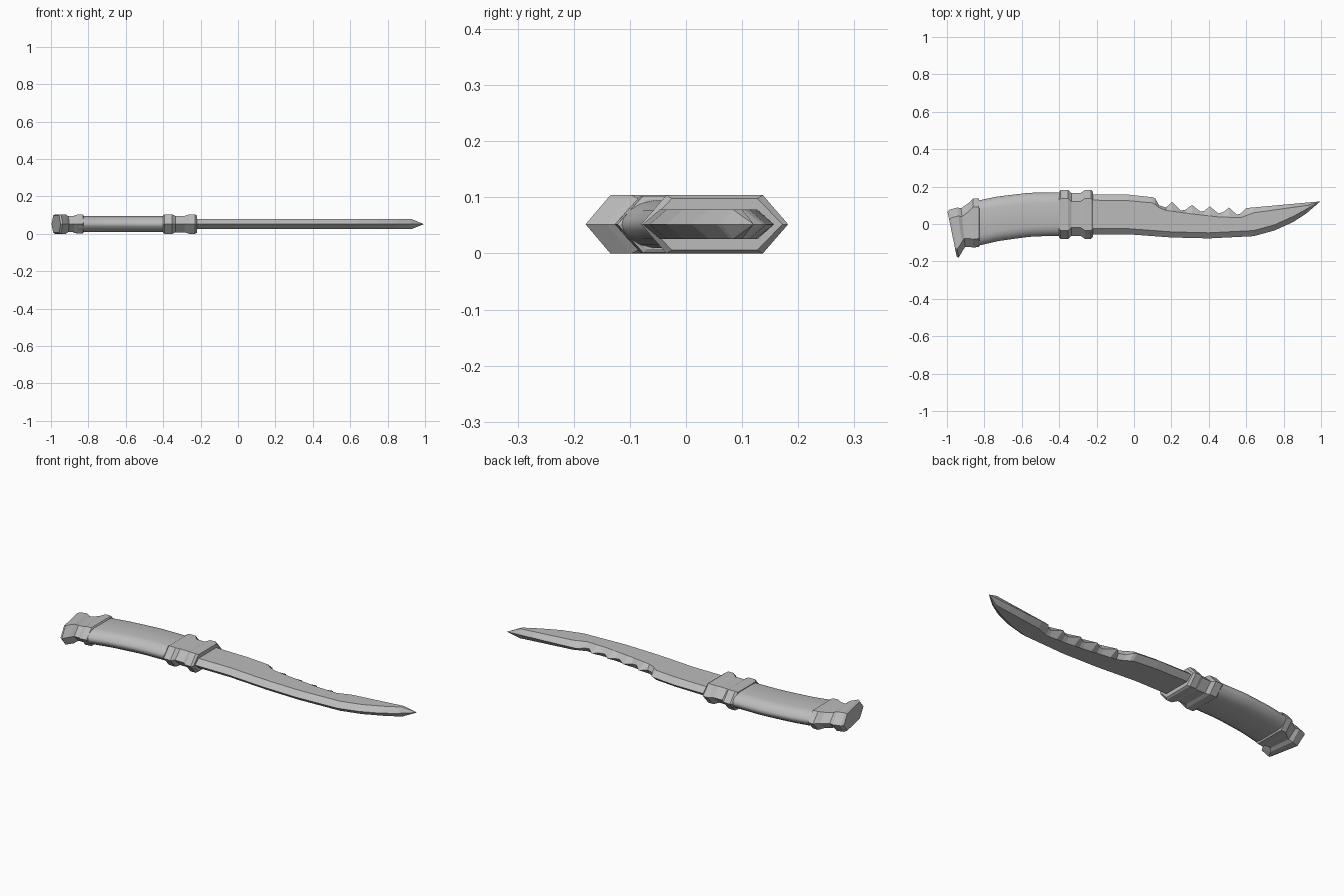
import bpy
import bmesh
import math
from mathutils import Vector

cube = bpy.data.objects.get("Cube")
if cube:
    bpy.data.objects.remove(cube, do_unlink=True)

MID = 0.052  # height of the central plane

steel = bpy.data.materials.new("plain grey")
steel.use_nodes = True
grey = (0.5, 0.5, 0.5, 1)
steel.diffuse_color = grey
steel.node_tree.nodes["Principled BSDF"].inputs["Base Color"].default_value = grey


def interp(points, x):
    """Linear lookup on a list of (x, value) points."""
    for (xa, va), (xb, vb) in zip(points, points[1:]):
        if x <= xb:
            return va + (vb - va) * (x - xa) / (xb - xa)
    return points[-1][1]


def half_section(top, bottom, bevel_top, bevel_bottom, half, rounded):
    """Upper half outline of a section, running from the back edge to the front edge."""
    top, bottom = Vector(top), Vector(bottom)
    along = (bottom - top).normalized()
    # (fraction of the bevel, fraction of the half thickness)
    steps = [(0, 0), (1, 1)]
    if rounded:
        steps = [(0, 0), (0.07, 0.25), (0.3, 0.6), (0.65, 0.87), (1.1, 1)]
    back = [(top + along * bevel_top * u, half * v) for u, v in steps]
    front = [(bottom - along * bevel_bottom * u, half * v) for u, v in steps]
    return back + front[::-1]


def loft(name, stations, rounded=False):
    """Skin a closed solid through mirrored sections."""
    bm = bmesh.new()
    rings = []
    for station in stations:
        upper = half_section(*station, rounded)
        lower = [(p, -h) for p, h in upper[-2:0:-1]]
        rings.append([bm.verts.new((p.x, p.y, MID + h)) for p, h in upper + lower])
    n = len(rings[0])
    for a, b in zip(rings, rings[1:]):
        for i in range(n):
            j = (i + 1) % n
            bm.faces.new((a[i], a[j], b[j], b[i]))
    bm.faces.new(rings[0])
    bm.faces.new(rings[-1][::-1])
    bmesh.ops.remove_doubles(bm, verts=bm.verts, dist=0.0005)
    bmesh.ops.recalc_face_normals(bm, faces=bm.faces)
    mesh = bpy.data.meshes.new(name)
    bm.to_mesh(mesh)
    bm.free()
    mesh.materials.append(steel)
    obj = bpy.data.objects.new(name, mesh)
    bpy.context.collection.objects.link(obj)
    if rounded:
        bpy.ops.object.select_all(action="DESELECT")
        obj.select_set(True)
        bpy.context.view_layer.objects.active = obj
        bpy.ops.object.shade_smooth_by_angle(angle=math.radians(50))
    return obj


# Blade: straight spine, scalloped notches, then a clipped point
spine = [(-0.25, 0.157), (-0.03, 0.157), (0.1, 0.143), (0.113, 0.137),
         (0.134, 0.1), (0.17, 0.088), (0.203, 0.118), (0.25, 0.072),
         (0.275, 0.076), (0.31, 0.102), (0.355, 0.066), (0.375, 0.07),
         (0.406, 0.094), (0.45, 0.057), (0.475, 0.062), (0.508, 0.088),
         (0.55, 0.05), (0.57, 0.056), (0.6, 0.085), (0.93, 0.115), (0.995, 0.121)]
edge = [(-0.25, -0.055), (-0.03, -0.055), (0.2, -0.072), (0.4, -0.077),
        (0.64, -0.065), (0.75, -0.035), (0.85, 0.01), (0.92, 0.055), (0.995, 0.12)]
inner_spine = [(-0.25, 0.128), (0, 0.124), (0.1, 0.113), (0.15, 0.076),
               (0.3, 0.055), (0.45, 0.038), (0.57, 0.034), (0.64, 0.06),
               (0.93, 0.1), (0.995, 0.12)]
thickness = [(-0.25, 0.026), (0.93, 0.026), (0.995, 0)]
xs = sorted({x for x, _ in spine + edge})
blade = []
for x in xs:
    y_top, y_low = interp(spine, x), interp(edge, x)
    width = y_top - y_low
    blade.append(((x, y_top), (x, y_low),
                  min(y_top - interp(inner_spine, x), width * 0.4),
                  min(0.03, width * 0.4), interp(thickness, x)))
loft("blade", blade)

# Grip: gently bowed, rounded body
grip_back = [(-0.85, 0.12), (-0.72, 0.147), (-0.55, 0.167), (-0.37, 0.169)]
grip_front = [(-0.85, -0.12), (-0.72, -0.09), (-0.55, -0.067), (-0.37, -0.062)]
grip = []
for i in range(13):
    x = -0.85 + 0.04 * i
    grip.append(((x - 0.01, interp(grip_back, x)), (x, interp(grip_front, x)),
                 0.05, 0.05, 0.042))
loft("grip", grip, rounded=True)

# Guard: two raised bands with a waist between them
guard = [(-0.402, 0.01, 0.046), (-0.392, 0, 0.052), (-0.352, 0, 0.052),
         (-0.335, 0.016, 0.044), (-0.285, 0.016, 0.044), (-0.262, 0, 0.052),
         (-0.23, 0, 0.052), (-0.22, 0.01, 0.046)]
loft("guard", [((x, 0.182 - inset), (x, -0.08 + inset), 0.045, 0.045, half)
               for x, inset, half in guard])

# Pommel: collar, waist and a slanted flared cap
pommel = [((-0.825, 0.108), (-0.825, -0.115), 0.044),
          ((-0.83, 0.136), (-0.828, -0.122), 0.05),
          ((-0.86, 0.136), (-0.862, -0.127), 0.05),
          ((-0.885, 0.112), (-0.875, -0.122), 0.043),
          ((-0.925, 0.084), (-0.902, -0.122), 0.042),
          ((-0.945, 0.088), (-0.915, -0.142), 0.052),
          ((-0.985, 0.077), (-0.937, -0.179), 0.052),
          ((-0.997, 0.066), (-0.948, -0.174), 0.046)]
loft("pommel", [(top, low, 0.045, 0.045, half) for top, low, half in pommel])
